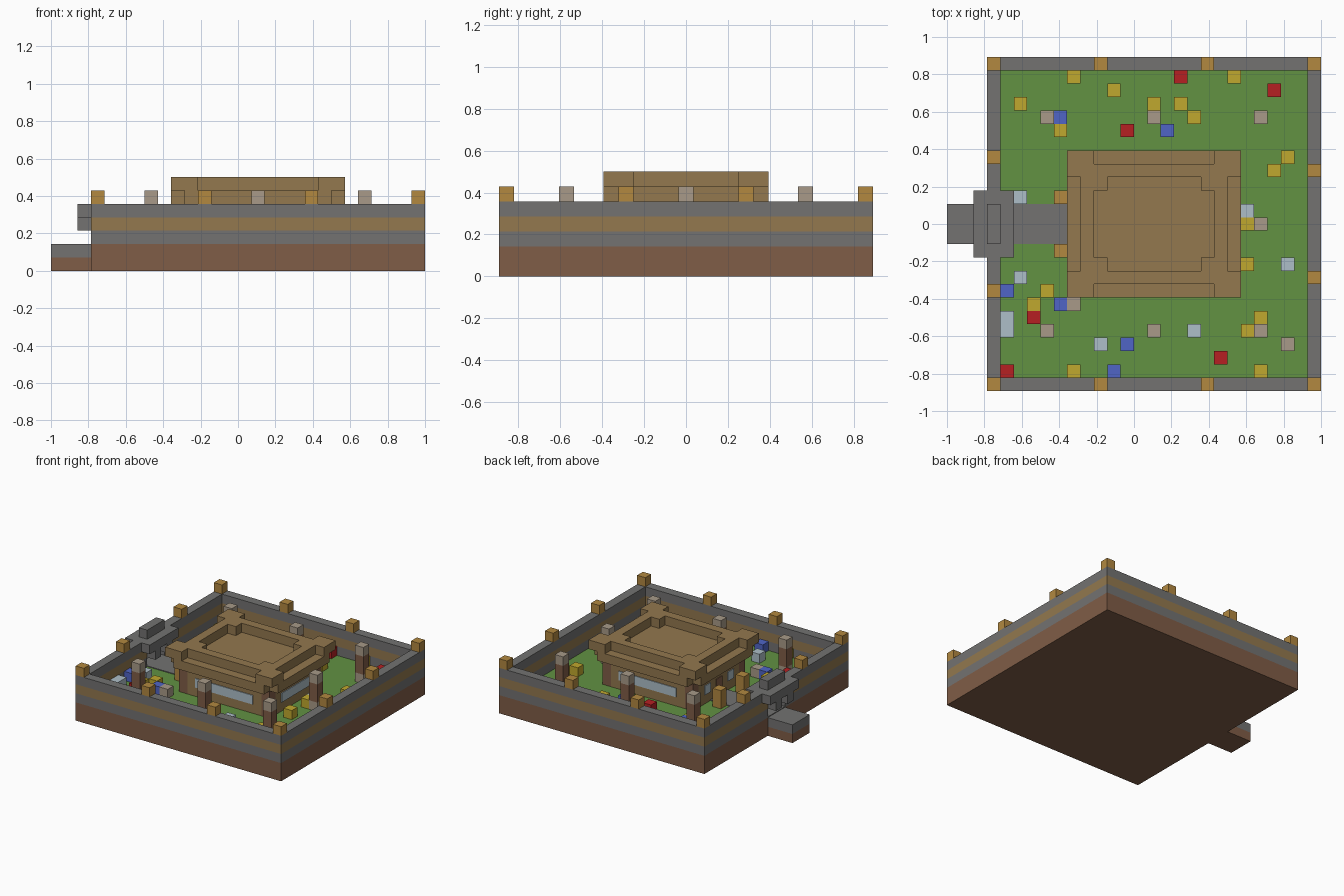
import bpy
import bmesh
from mathutils import Vector

if "Cube" in bpy.data.objects:
    bpy.data.objects.remove(bpy.data.objects["Cube"], do_unlink=True)

UNIT = 1 / 14          # edge of one block
DEPTH = 25             # garden depth in blocks
THIN = 0.08            # plate thickness in blocks


def material(name, red, green, blue):
    def linear(c):
        c /= 255
        return c / 12.92 if c < 0.04 else ((c + 0.055) / 1.055) ** 2.4
    colour = (linear(red), linear(green), linear(blue), 1)
    mat = bpy.data.materials.new(name)
    mat.use_nodes = True
    mat.diffuse_color = colour
    mat.node_tree.nodes["Principled BSDF"].inputs["Base Color"].default_value = colour
    return mat


earth = material("earth brown", 128, 93, 71)
stone = material("stone grey", 115, 114, 113)
wood = material("plank wood", 147, 120, 78)
lamp = material("lamp orange", 178, 136, 64)
grass = material("grass green", 98, 146, 66)
tan = material("pale tan", 168, 154, 136)
yellow = material("petal yellow", 192, 168, 46)
red = material("petal red", 182, 32, 34)
blue = material("petal blue", 80, 101, 198)
glass = material("pale glass", 174, 191, 200)


def blocks(name, boxes, mat):
    """One object from boxes given as (low corner, high corner) in blocks."""
    bm = bmesh.new()
    for low, high in boxes:
        low, high = Vector(low), Vector(high)
        verts = bmesh.ops.create_cube(bm, size=1)["verts"]
        for v in verts:
            p = (low + high) / 2 + v.co * (high - low)
            v.co = ((p.x - 14) * UNIT, (p.y - DEPTH / 2) * UNIT, p.z * UNIT)
    mesh = bpy.data.meshes.new(name)
    bm.to_mesh(mesh)
    bm.free()
    mesh.materials.append(mat)
    obj = bpy.data.objects.new(name, mesh)
    bpy.context.collection.objects.link(obj)
    return obj


def cube(i, j, k, height=1):
    return (i, j, k), (i + 1, j + 1, k + height)


def four_way(low, high):
    """Mirror a box about the middle of the house."""
    out = []
    for fx in (False, True):
        for fy in (False, True):
            a, b = list(low), list(high)
            if fx:
                a[0], b[0] = 31 - b[0], 31 - a[0]
            if fy:
                a[1], b[1] = DEPTH - b[1], DEPTH - a[1]
            out.append((a, b))
    return out


# Ground slab with a grass top
ground = blocks("ground", [((3, 0, 0), (28, 25, 2))], earth)
ground.data.materials.append(grass)
for face in ground.data.polygons:
    if face.normal.z > 0.5:
        face.material_index = 1

# Entrance step and path
blocks("step_base", [((0, 11, 0), (3, 14, 1))], earth)
blocks("step_top", [((0, 11, 1), (3, 14, 2))], stone)
blocks("path", [((3, 11, 2), (10, 14, 2 + THIN))], stone)

# Garden wall in three courses, open at the gate
for k, name, mat in ((2, "wall_base", stone), (3, "wall_band", wood), (4, "wall_coping", stone)):
    top = k + 1
    runs = [((3, 0, k), (28, 1, top)), ((3, 24, k), (28, 25, top)), ((27, 1, k), (28, 24, top))]
    if k == 4:
        runs.append(((3, 1, k), (4, 24, top)))
    else:
        runs += [((3, 1, k), (4, 11, top)), ((3, 14, k), (4, 24, top))]
    blocks(name, runs, mat)

# Gate arch
blocks("gate_brackets", [((2, j, 3), (5, j + 1, 4)) for j in (11, 13)], stone)
blocks("gate_lintel", [((i, 10, 4), (i + 1, 15, 5)) for i in (2, 4)], stone)
blocks("gate_crown", [((3, 11, 5), (4, 14, 6))], stone)

# Lamps on the wall and beside the door
spots = [(i, j) for i in (3, 11, 19, 27) for j in (0, 24)]
spots += [(3, 7), (3, 17), (27, 8), (27, 16)]
blocks("wall_lamps", [cube(i, j, 5) for i, j in spots], lamp)
blocks("door_lamps", [cube(8, j, 2, 2) for j in (10, 14)], lamp)

# House walls with corner posts
blocks("house_walls", [((11, 8, 2), (20, 17, 5)), ((10, 9, 2), (11, 16, 5)),
                       ((20, 9, 2), (21, 16, 5))], wood)
blocks("corner_posts", four_way((10, 8, 2), (11, 9, 5)), earth)

# Windows and door as thin plates
blocks("long_windows", [((12, 8 - THIN, 3), (19, 8, 4)), ((12, 17, 3), (19, 17 + THIN, 4)),
                        ((21, 10, 3), (21 + THIN, 15, 4))], glass)
blocks("small_windows", [((10 - THIN, j, 3), (10, j + 1, 4)) for j in (10, 14)], glass)
blocks("door", [((10 - THIN, 12, 2), (10, 13, 4))], earth)

# Roof eaves, raised rim and upturned corners
blocks("roof_eaves", [((10, 7, 5), (21, 18, 6)), ((9, 8, 5), (10, 17, 6)),
                      ((21, 8, 5), (22, 17, 6))], wood)
blocks("roof_rim", [((11, 8, 6), (20, 9, 7)), ((11, 16, 6), (20, 17, 7)),
                    ((10, 9, 6), (11, 16, 7)), ((20, 9, 6), (21, 16, 7))], wood)
blocks("roof_corners", four_way((9, 7, 6), (11, 9, 7)) + four_way((11, 9, 6), (12, 10, 7)), wood)

# Garden pillars
pillars = [(i, j) for i in (7, 15, 23) for j in (4, 20)] + [(23, 12)]
blocks("pillar_feet", [cube(i, j, 2) for i, j in pillars], tan)
blocks("pillar_shafts", [cube(i, j, 3, 2) for i, j in pillars], earth)
blocks("pillar_caps", [cube(i, j, 5) for i, j in pillars], tan)

# Flowers and mushrooms on the grass
beds = {
    "yellow_flowers": (yellow, [(9, 23), (12, 22), (5, 21), (15, 21), (17, 21), (18, 20),
                                (8, 19), (21, 23), (25, 17), (24, 16), (22, 12), (22, 9),
                                (23, 5), (22, 4), (23, 1), (9, 1), (7, 7), (6, 6)]),
    "red_flowers": (red, [(17, 23), (24, 22), (13, 19), (6, 5), (20, 2), (4, 1)]),
    "blue_flowers": (blue, [(8, 20), (16, 19), (4, 7), (8, 6), (13, 3), (12, 1)]),
    "pale_flowers": (glass, [(5, 14), (5, 8), (22, 13), (25, 9), (4, 5), (4, 4), (18, 4), (11, 3)]),
    "mushrooms": (tan, [(9, 6), (25, 3)]),
}
for name, (mat, places) in beds.items():
    blocks(name, [cube(i, j, 2) for i, j in places], mat)
